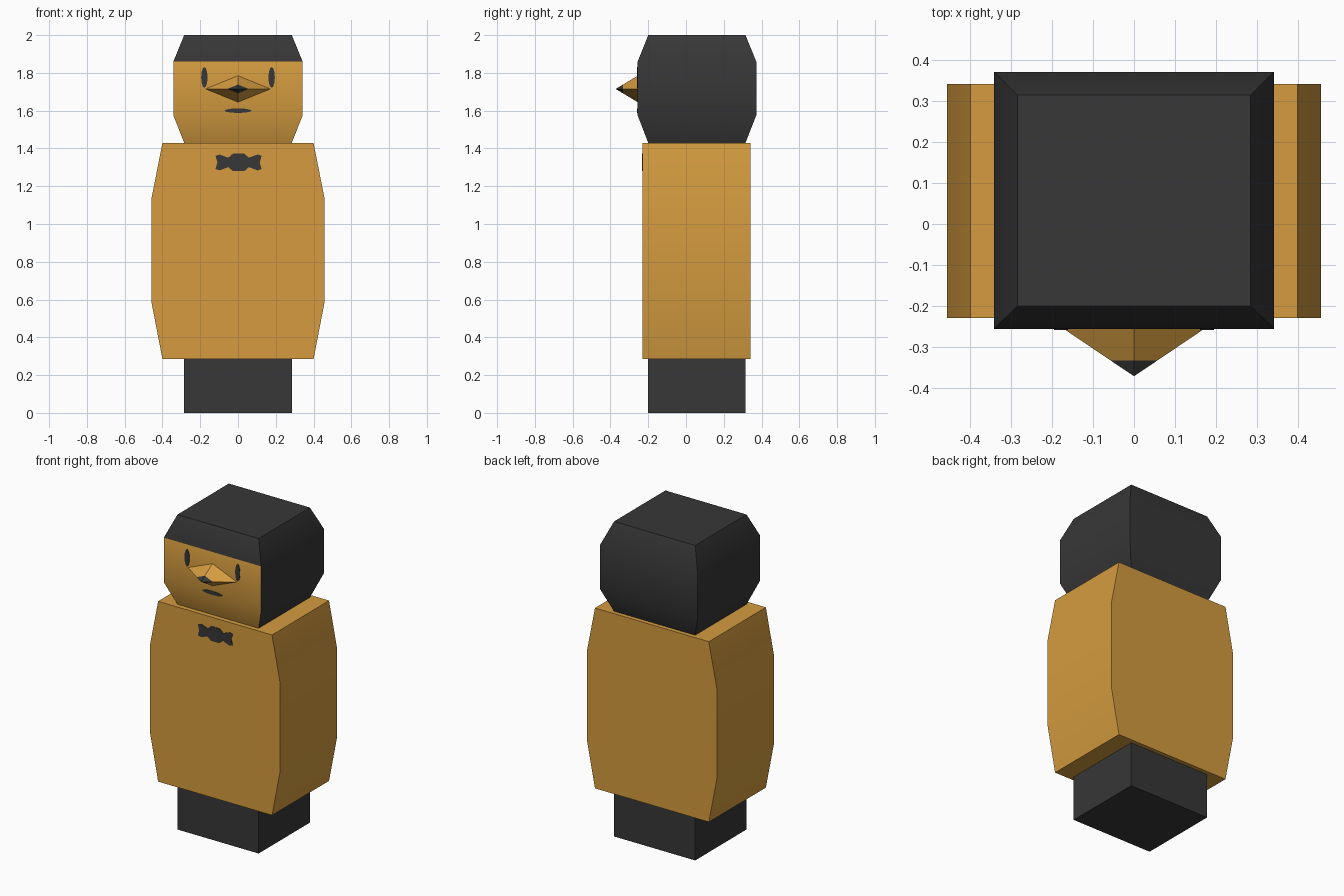
import bpy, bmesh, math

if "Cube" in bpy.data.objects:
    bpy.data.objects.remove(bpy.data.objects["Cube"])


def colour(name, rgb):
    m = bpy.data.materials.new(name)
    m.diffuse_color = (*rgb, 1)
    m.use_nodes = True
    m.node_tree.nodes["Principled BSDF"].inputs["Base Color"].default_value = m.diffuse_color
    return m


gold = colour("golden_tan", (0.66, 0.33, 0.05))
dark = colour("charcoal", (0.038, 0.038, 0.038))


def finish(name, bm, mats, rule=None, smooth=True):
    bmesh.ops.recalc_face_normals(bm, faces=bm.faces)
    if rule:
        for f in bm.faces:
            f.material_index = rule(f)
    me = bpy.data.meshes.new(name)
    bm.to_mesh(me)
    bm.free()
    for m in mats:
        me.materials.append(m)
    ob = bpy.data.objects.new(name, me)
    bpy.context.collection.objects.link(ob)
    if smooth:
        bpy.ops.object.select_all(action='DESELECT')
        ob.select_set(True)
        bpy.context.view_layer.objects.active = ob
        bpy.ops.object.shade_smooth_by_angle(angle=math.radians(30))
    return ob


def stack(name, sections, mats, rule=None):
    """Box lofted through (z, half width, front y, back y) sections."""
    bm = bmesh.new()
    rings = [[bm.verts.new(p) for p in ((-w, f, z), (w, f, z), (w, b, z), (-w, b, z))]
             for z, w, f, b in sections]
    for lo, hi in zip(rings, rings[1:]):
        for i in range(4):
            j = (i + 1) % 4
            bm.faces.new((lo[i], lo[j], hi[j], hi[i]))
    bm.faces.new(rings[0][::-1])
    bm.faces.new(rings[-1])
    return finish(name, bm, mats, rule)


def plate(name, outline, y, depth=0.004):
    """Thin painted detail facing the front, outline in (x, z)."""
    bm = bmesh.new()
    face = bm.faces.new([bm.verts.new((x, y + 0.001, z)) for x, z in outline])
    new = bmesh.ops.extrude_face_region(bm, geom=[face])["geom"]
    bmesh.ops.translate(bm, vec=(0, -depth, 0),
                        verts=[v for v in new if isinstance(v, bmesh.types.BMVert)])
    return finish(name, bm, [dark], smooth=False)


def oval(cx, cz, rx, rz, n=12):
    return [(cx + rx * math.cos(math.tau * i / n), cz + rz * math.sin(math.tau * i / n))
            for i in range(n)]


# Base and body
stack("base", [(0, 0.285, -0.2, 0.315), (0.29, 0.285, -0.2, 0.315)], [dark])
stack("body", [(0.285, 0.40, -0.23, 0.342), (0.58, 0.457, -0.23, 0.342),
               (1.14, 0.457, -0.23, 0.342), (1.43, 0.40, -0.23, 0.342)], [gold])

# Head: golden face on the front below the hairline, dark elsewhere
stack("head", [(1.43, 0.285, -0.2, 0.315), (1.575, 0.342, -0.256, 0.372),
               (1.86, 0.342, -0.256, 0.372), (2.0, 0.285, -0.2, 0.315)], [dark, gold],
      lambda f: int(f.normal.y < -0.7 and f.calc_center_median().z < 1.86))

# Snout: four-sided pyramid with a dark tip
bm = bmesh.new()
zc, base_y, tip_y, t = 1.715, -0.256, -0.372, 0.33
tip = bm.verts.new((0, tip_y, zc))
rings = []
for s, y in ((1, base_y), (t, tip_y + t * (base_y - tip_y))):
    rings.append([bm.verts.new((0.172 * s * a, y, zc + 0.07 * s * b))
                  for a, b in ((1, 0), (0, 1), (-1, 0), (0, -1))])
for i in range(4):
    j = (i + 1) % 4
    bm.faces.new((rings[0][i], rings[0][j], rings[1][j], rings[1][i]))
    bm.faces.new((rings[1][i], rings[1][j], tip))
bm.faces.new(rings[0])
finish("snout", bm, [gold, dark], lambda f: int(len(f.verts) == 3), smooth=False)

# Face details
for side, sx in (("left", -1), ("right", 1)):
    plate(side + "_eye", oval(sx * 0.178, 1.776, 0.017, 0.055), -0.256)
plate("mouth", oval(0, 1.6, 0.072, 0.012), -0.256)

# Bow tie on the chest
half = [(0, 0.046), (0.03, 0.046), (0.055, 0.025), (0.1, 0.042), (0.122, 0.035), (0.112, 0)]
q1 = half
q4 = [(x, -z) for x, z in half[-2::-1]]
right = q1 + q4
left = [(-x, z) for x, z in right[-2:0:-1]]
plate("bow_tie", [(x + 0.003, z + 1.326) for x, z in right + left], -0.23)
